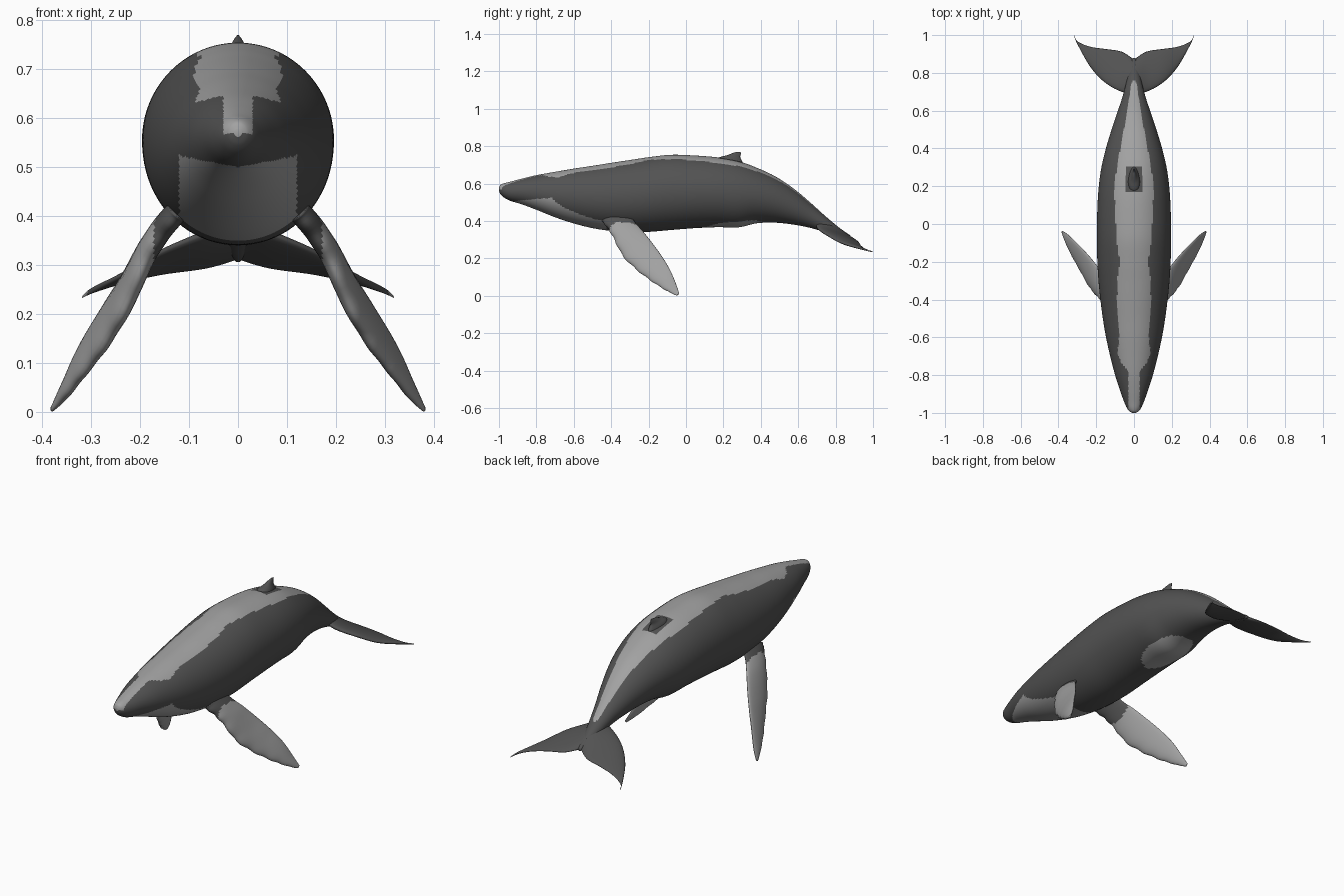
import bpy, bmesh, math
from mathutils import Vector

cube = bpy.data.objects.get("Cube")
if cube:
    bpy.data.objects.remove(cube, do_unlink=True)


def material(name, v):
    m = bpy.data.materials.new(name)
    m.use_nodes = True
    m.diffuse_color = (v, v, v, 1)
    bsdf = m.node_tree.nodes["Principled BSDF"]
    bsdf.inputs["Base Color"].default_value = (v, v, v, 1)
    bsdf.inputs["Roughness"].default_value = 0.7
    return m


MATS = [material("dark grey skin", 0.085), material("pale grey skin", 0.36)]


def smooth_rows(rows, n):
    """Catmull-Rom interpolation of every column, n steps per span."""
    out = []
    for i in range(len(rows) - 1):
        a, b, c, d = (rows[max(0, min(len(rows) - 1, i + k))] for k in (-1, 0, 1, 2))
        for s in range(n):
            t = s / n
            out.append([0.5 * (2 * q + (r - p) * t + (2 * p - 5 * q + 4 * r - u) * t * t
                               + (3 * q - p - 3 * r + u) * t ** 3)
                        for p, q, r, u in zip(a, b, c, d)])
    out.append(list(rows[-1]))
    return out


def lerp_table(table, v):
    """Linear lookup in a list of (key, value) pairs."""
    if v <= table[0][0]:
        return table[0][1]
    for (a, p), (b, q) in zip(table, table[1:]):
        if v <= b:
            return p + (q - p) * (v - a) / (b - a)
    return table[-1][1]


def loft(name, rings, pale):
    """Skin closed rings, cap both ends, colour faces by the pale() rule."""
    bm = bmesh.new()
    loops = [[bm.verts.new(p) for p in ring] for ring in rings]
    n = len(loops[0])
    for a, b in zip(loops, loops[1:]):
        for i in range(n):
            j = (i + 1) % n
            bm.faces.new((a[i], a[j], b[j], b[i]))
    bm.faces.new(loops[0])
    bm.faces.new(loops[-1])
    bmesh.ops.recalc_face_normals(bm, faces=bm.faces)
    for f in bm.faces:
        f.smooth = True
        f.material_index = int(pale(f.calc_center_median()))
    me = bpy.data.meshes.new(name)
    bm.to_mesh(me)
    bm.free()
    for m in MATS:
        me.materials.append(m)
    ob = bpy.data.objects.new(name, me)
    bpy.context.collection.objects.link(ob)
    return ob


def blade(name, rows, n, pale, segs=28, bumps=0.0):
    """Fin from rows of leading point, trailing point and thickness."""
    rows = smooth_rows(rows, n)
    mids = [(Vector(r[0:3]) + Vector(r[3:6])) / 2 for r in rows]
    rings = []
    for i, r in enumerate(rows):
        lead, trail, half = Vector(r[0:3]), Vector(r[3:6]), r[6] / 2
        chord = trail - lead
        span = mids[min(i + 1, len(mids) - 1)] - mids[max(i - 1, 0)]
        normal = span.cross(chord).normalized()
        lead = lead + chord * bumps * math.sin(i * 1.05)
        chord = trail - lead
        ring = []
        for k in range(segs):
            a = 2 * math.pi * k / segs
            t = (1 - math.cos(a)) / 2
            ring.append(lead + chord * t + normal * half * math.sin(a) * (1.25 - 0.55 * t))
        rings.append(ring)
    return loft(name, rings, pale)


# Body stations: y, top z, bottom z, half width
BODY = [
    (-1.0, 0.578, 0.562, 0.008), (-0.993, 0.592, 0.545, 0.022), (-0.975, 0.601, 0.527, 0.037),
    (-0.94, 0.610, 0.508, 0.053), (-0.88, 0.626, 0.490, 0.074), (-0.8, 0.645, 0.460, 0.100),
    (-0.7, 0.663, 0.420, 0.126), (-0.6, 0.680, 0.387, 0.148), (-0.5, 0.695, 0.362, 0.165),
    (-0.4, 0.711, 0.347, 0.178), (-0.3, 0.726, 0.341, 0.188), (-0.2, 0.741, 0.342, 0.194),
    (-0.08, 0.754, 0.352, 0.196), (0.05, 0.750, 0.362, 0.195), (0.17, 0.740, 0.367, 0.189),
    (0.28, 0.720, 0.366, 0.176), (0.38, 0.684, 0.388, 0.154), (0.48, 0.637, 0.391, 0.125),
    (0.58, 0.570, 0.380, 0.092), (0.67, 0.494, 0.362, 0.062), (0.75, 0.422, 0.338, 0.041),
    (0.82, 0.364, 0.315, 0.024), (0.88, 0.322, 0.306, 0.008),
]
# Half width of the pale back stripe along y
STRIPE = [(-1, 0.03), (-0.78, 0.03), (-0.74, 0.065), (-0.69, 0.088), (-0.6, 0.078),
          (-0.45, 0.09), (-0.3, 0.088), (-0.2, 0.075), (-0.1, 0.09), (0.05, 0.1), (0.2, 0.105),
          (0.3, 0.09), (0.4, 0.072), (0.6, 0.035), (0.75, 0.014), (0.76, 0)]


def body_pale(c):
    x = abs(c.x)
    mid = lerp_table([(r[0], (r[1] + r[2]) / 2) for r in BODY], c.y)
    if c.z > mid:                                         # back stripe around the fin
        fin_patch = x < 0.045 and 0.17 < c.y < 0.3
        if x < lerp_table(STRIPE, c.y) and not fin_patch:
            return True
    if -0.965 < c.y < -0.43 and x < 0.12 and c.z < 0.5 + 0.2 * x:   # throat
        return True
    return c.z < mid and (x / 0.1) ** 2 + ((c.y - 0.26) / 0.16) ** 2 < 1   # belly patch


SEG = 128
rings = []
for y, top, bot, w in smooth_rows(BODY, 8):
    ring = []
    for k in range(SEG):
        a = 2 * math.pi * k / SEG
        ring.append(Vector((w * math.cos(a), y, (top + bot) / 2 + (top - bot) / 2 * math.sin(a))))
    rings.append(ring)
loft("body", rings, body_pale)

# Dorsal fin
blade("dorsal_fin", [
    (0, 0.150, 0.700, 0, 0.320, 0.680, 0.085),
    (0, 0.175, 0.738, 0, 0.300, 0.720, 0.060),
    (0, 0.220, 0.752, 0, 0.290, 0.742, 0.032),
    (0, 0.255, 0.765, 0, 0.294, 0.758, 0.014),
    (0, 0.280, 0.770, 0, 0.295, 0.767, 0.004)], 5, lambda c: False)

# Flippers: x, leading y z, trailing y z, thickness
FLIPPER = [
    (0.125, -0.450, 0.400, -0.290, 0.425, 0.045), (0.155, -0.420, 0.365, -0.270, 0.390, 0.045),
    (0.190, -0.385, 0.305, -0.230, 0.345, 0.043), (0.230, -0.335, 0.210, -0.180, 0.282, 0.042),
    (0.275, -0.255, 0.132, -0.130, 0.213, 0.038), (0.320, -0.175, 0.072, -0.085, 0.138, 0.031),
    (0.355, -0.105, 0.028, -0.052, 0.060, 0.022), (0.380, -0.050, 0.001, -0.036, 0.012, 0.007)]
# Flukes: x, leading y z, trailing y z, thickness
FLUKE = [
    (0.0, 0.700, 0.400, 0.870, 0.315, 0.050), (0.065, 0.700, 0.367, 0.912, 0.295, 0.036),
    (0.155, 0.750, 0.328, 0.927, 0.282, 0.026), (0.230, 0.830, 0.283, 0.938, 0.266, 0.018),
    (0.296, 0.945, 0.250, 0.965, 0.247, 0.011), (0.318, 0.995, 0.236, 1.000, 0.234, 0.004)]

for side, s in (("left", 1), ("right", -1)):
    for part, table, n, bump, rule in (
            ("flipper", FLIPPER, 7, 0.018, lambda c: abs(c.x) > 0.17),
            ("fluke", FLUKE, 7, 0.0, lambda c: abs(c.x) > 0.308)):
        rows = [(s * x, ly, lz, s * x, ty, tz, t) for x, ly, lz, ty, tz, t in table]
        blade(f"{side}_{part}", rows, n, rule, bumps=bump)
